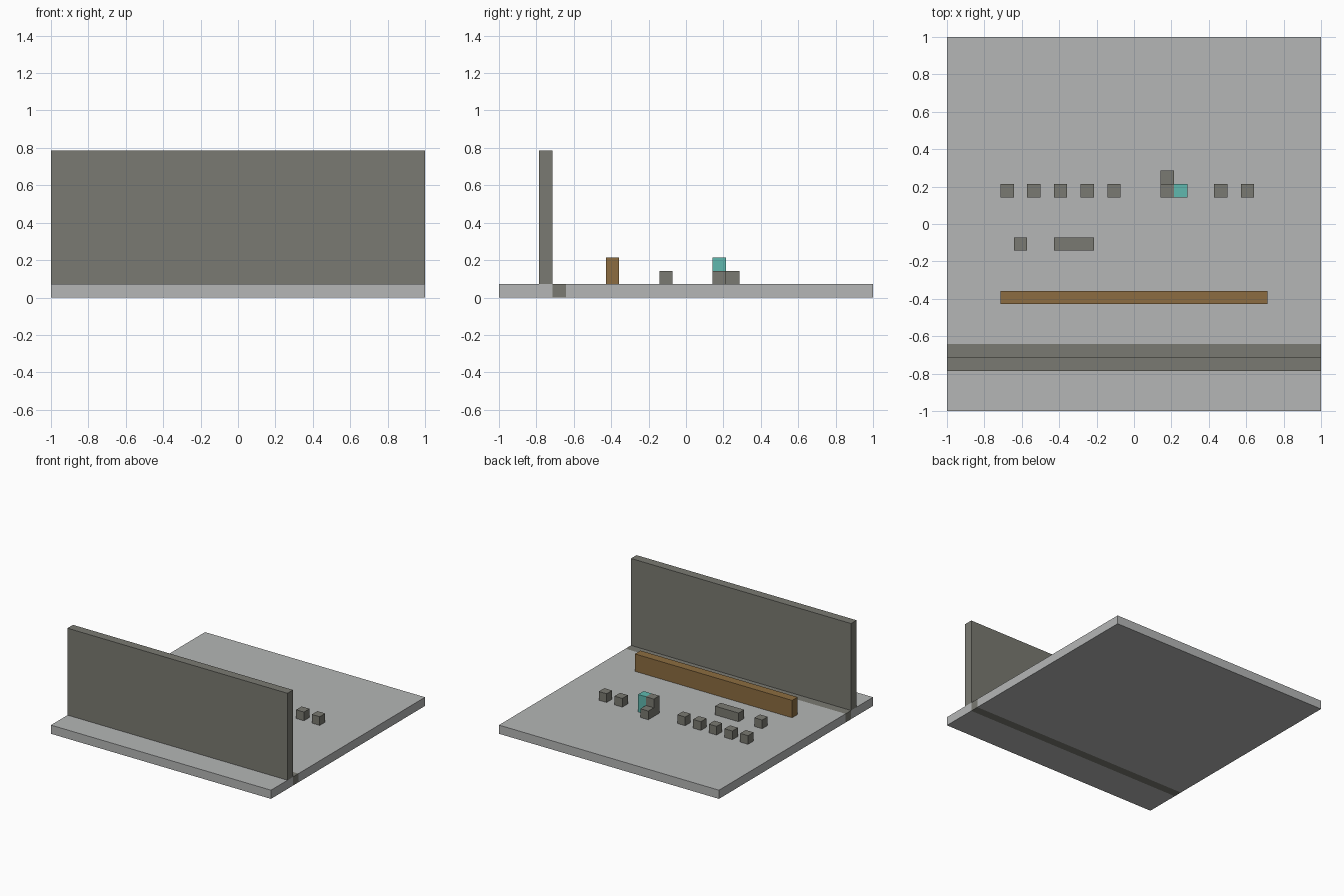
import bpy

default = bpy.data.objects.get("Cube")
if default:
    bpy.data.objects.remove(default, do_unlink=True)

CELLS = 28            # the square floor is this many cells wide
U = 2 / CELLS         # size of one cell


def material(name, rgb):
    mat = bpy.data.materials.new(name)
    mat.use_nodes = True
    colour = (*rgb, 1)
    mat.diffuse_color = colour
    mat.node_tree.nodes["Principled BSDF"].inputs["Base Color"].default_value = colour
    return mat


pale = material("pale grey", (0.46, 0.47, 0.467))
stone = material("stone grey", (0.195, 0.195, 0.168))
wood = material("brown wood", (0.262, 0.152, 0.052))
teal = material("teal", (0.115, 0.485, 0.43))


def block(name, mat, cell, size):
    """Box whose lowest corner sits at a grid cell, sized in cells."""
    centre = [(c + s / 2) * U for c, s in zip(cell, size)]
    bpy.ops.mesh.primitive_cube_add(size=1, location=(centre[0] - 1, centre[1] - 1, centre[2]))
    obj = bpy.context.object
    obj.name = name
    obj.scale = [s * U for s in size]
    bpy.ops.object.transform_apply(location=False, rotation=False, scale=True)
    obj.data.materials.append(mat)
    return obj


# Floor, divided by a stone strip behind the wall
block("front_floor", pale, (0, 0, 0), (CELLS, 4, 1))
block("floor_strip", stone, (0, 4, 0), (CELLS, 1, 1))
block("back_floor", pale, (0, 5, 0), (CELLS, CELLS - 5, 1))

# Tall wall and low wooden counter
block("wall", stone, (0, 3, 1), (CELLS, 1, 10))
block("counter", wood, (4, 8, 1), (20, 1, 2))

# Row of small stools
for i, x in enumerate((4, 6, 8, 10, 12, 20, 22)):
    block(f"stool_{i + 1}", stone, (x, 16, 1), (1, 1, 1))

# Seat with a tall back and a teal panel beside it
block("seat", stone, (16, 17, 1), (1, 1, 1))
block("seat_back", stone, (16, 16, 1), (1, 1, 2))
block("teal_panel", teal, (17, 16, 1), (1, 1, 2))

# Single block and bench in the middle row
block("middle_stool", stone, (5, 12, 1), (1, 1, 1))
block("bench", stone, (8, 12, 1), (3, 1, 1))
